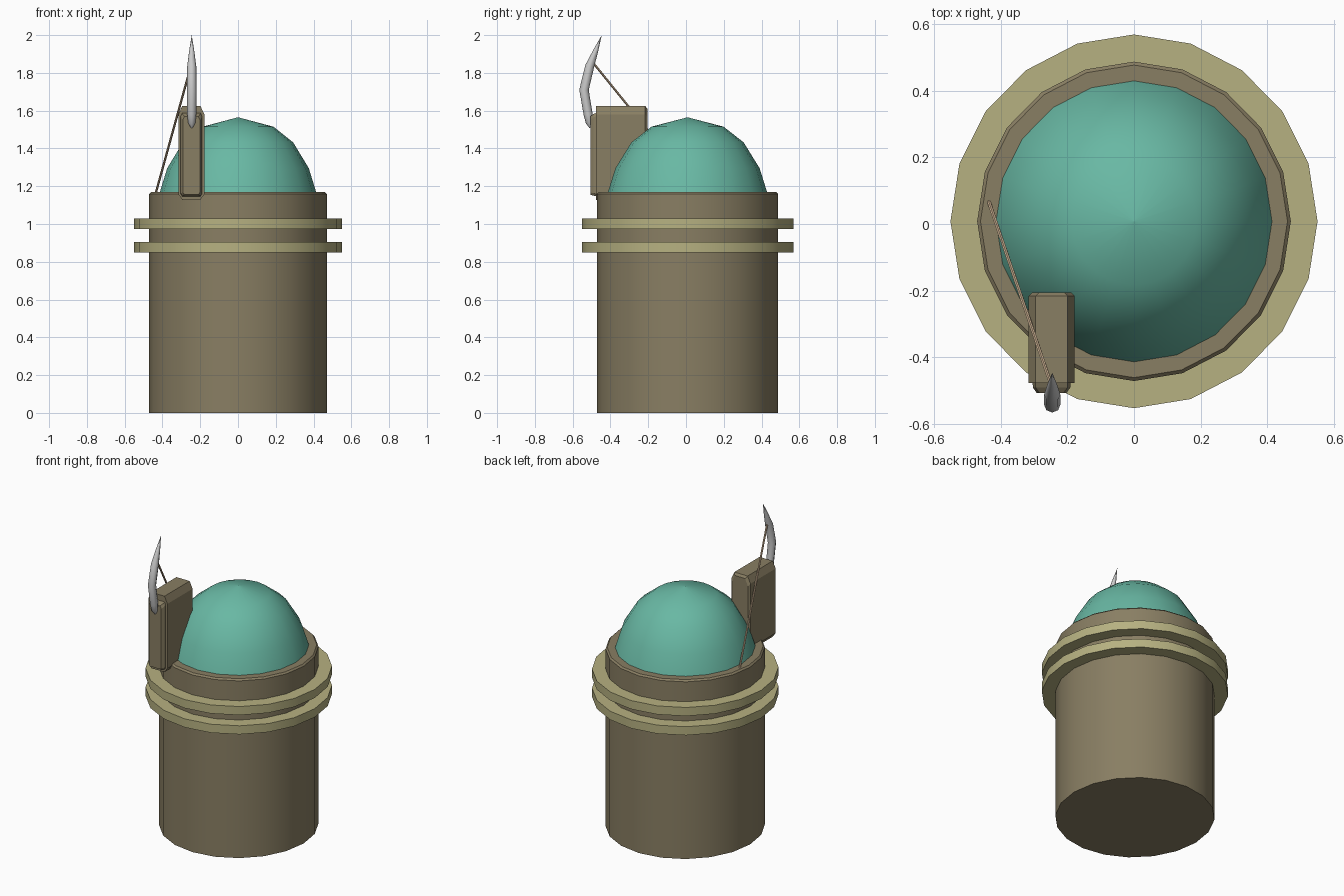
import bpy, bmesh, math
from mathutils import Vector

if "Cube" in bpy.data.objects:
    bpy.data.objects.remove(bpy.data.objects["Cube"])


def material(name, rgb):
    m = bpy.data.materials.new(name)
    m.diffuse_color = (*rgb, 1)
    m.use_nodes = True
    m.node_tree.nodes["Principled BSDF"].inputs["Base Color"].default_value = m.diffuse_color
    return m


WOOD = material("olive_brown", (0.25, 0.21, 0.125))
BAND = material("pale_olive", (0.47, 0.44, 0.22))
DOME = material("teal", (0.14, 0.48, 0.37))
CORD = material("tan", (0.55, 0.40, 0.26))
CY = 0.008  # y of the round body's axis


def finish(bm, name, mat=None, angle=35):
    bmesh.ops.recalc_face_normals(bm, faces=bm.faces)
    me = bpy.data.meshes.new(name)
    bm.to_mesh(me)
    bm.free()
    ob = bpy.data.objects.new(name, me)
    bpy.context.collection.objects.link(ob)
    if mat:
        me.materials.append(mat)
    if angle:
        bpy.ops.object.select_all(action='DESELECT')
        ob.select_set(True)
        bpy.context.view_layer.objects.active = ob
        bpy.ops.object.shade_smooth_by_angle(angle=math.radians(angle))
    return ob


def loft(name, rings, mat=None, angle=35):
    """Skin a list of equal-length point loops and cap both ends."""
    bm = bmesh.new()
    loops = [[bm.verts.new(p) for p in r] for r in rings]
    n = len(loops[0])
    for a, b in zip(loops, loops[1:]):
        for i in range(n):
            j = (i + 1) % n
            bm.faces.new((a[i], a[j], b[j], b[i]))
    bm.faces.new(loops[0])
    bm.faces.new(loops[-1])
    bmesh.ops.remove_doubles(bm, verts=bm.verts, dist=1e-5)
    return finish(bm, name, mat, angle)


def ring(r, z, n=20):
    return [(r * math.cos(t), CY + r * 1.018 * math.sin(t), z)
            for t in (2 * math.pi * i / n for i in range(n))]


def turned(name, profile, mat):
    return loft(name, [ring(r, z) for r, z in profile], mat)


# Round body with a small top chamfer, and two protruding bands
turned("body", [(0.47, 0), (0.47, 1.16), (0.46, 1.17)], WOOD)
for label, z in (("lower", 0.848), ("upper", 0.974)):
    turned(label + "_band", [(0.55, z), (0.55, z + 0.056)], BAND)

# Dome
turned("dome", [(0.415, 1.165), (0.375, 1.295), (0.292, 1.432),
                (0.188, 1.515), (0.0001, 1.565)], DOME)


# Chamfered box on the front left, with a raised front panel
def octagon(y, x, w, z0, z1, c):
    h = w / 2
    half = [(h - c * 0.7, z0), (h, z0 + c), (h, z1 - c * 1.5), (h - c * 0.7, z1)]
    pts = half + [(-a, b) for a, b in reversed(half)]
    return [(x + a, y, b) for a, b in pts]


BX = -0.247
loft("box", [octagon(-0.476, BX, 0.138, 1.128, 1.625, 0.03),
             octagon(-0.216, BX, 0.138, 1.128, 1.625, 0.03),
             octagon(-0.205, BX, 0.116, 1.15, 1.61, 0.03)], WOOD, 0)
loft("box_front_panel", [octagon(-0.47, BX, 0.114, 1.145, 1.59, 0.012),
                         octagon(-0.490, BX, 0.112, 1.15, 1.582, 0.012),
                         octagon(-0.506, BX, 0.09, 1.155, 1.57, 0.012)], WOOD, 0)


# Tapered tube along a path of (y, z, radius), used for the curved spike
def tube(name, path, x, mat, n=8):
    pts = [Vector((x, y, z)) for y, z, r in path]
    rings = []
    for i, p in enumerate(pts):
        d = (pts[min(i + 1, len(pts) - 1)] - pts[max(i - 1, 0)]).normalized()
        u = Vector((1, 0, 0))
        v = d.cross(u)
        r = path[i][2]
        rings.append([p + r * (math.cos(t) * u + math.sin(t) * v)
                      for t in (2 * math.pi * k / n for k in range(n))])
    return loft(name, rings, mat, 60)


tube("curved_spike", [(-0.506, 1.51, 0.006), (-0.511, 1.535, 0.019),
                      (-0.518, 1.58, 0.024), (-0.540, 1.71, 0.025),
                      (-0.510, 1.835, 0.024), (-0.477, 1.92, 0.013),
                      (-0.446, 2.0, 0.0001)], BX + 0.002, None)

# Cord from the spike down to the body rim
a, b = Vector((-0.435, 0.067, 1.165)), Vector((-0.247, -0.485, 1.845))
d = (b - a).normalized()
u = d.orthogonal().normalized()
v = d.cross(u)
loft("cord", [[p + 0.006 * (math.cos(t) * u + math.sin(t) * v)
               for t in (math.tau * k / 6 for k in range(6))] for p in (a, b)], CORD)
